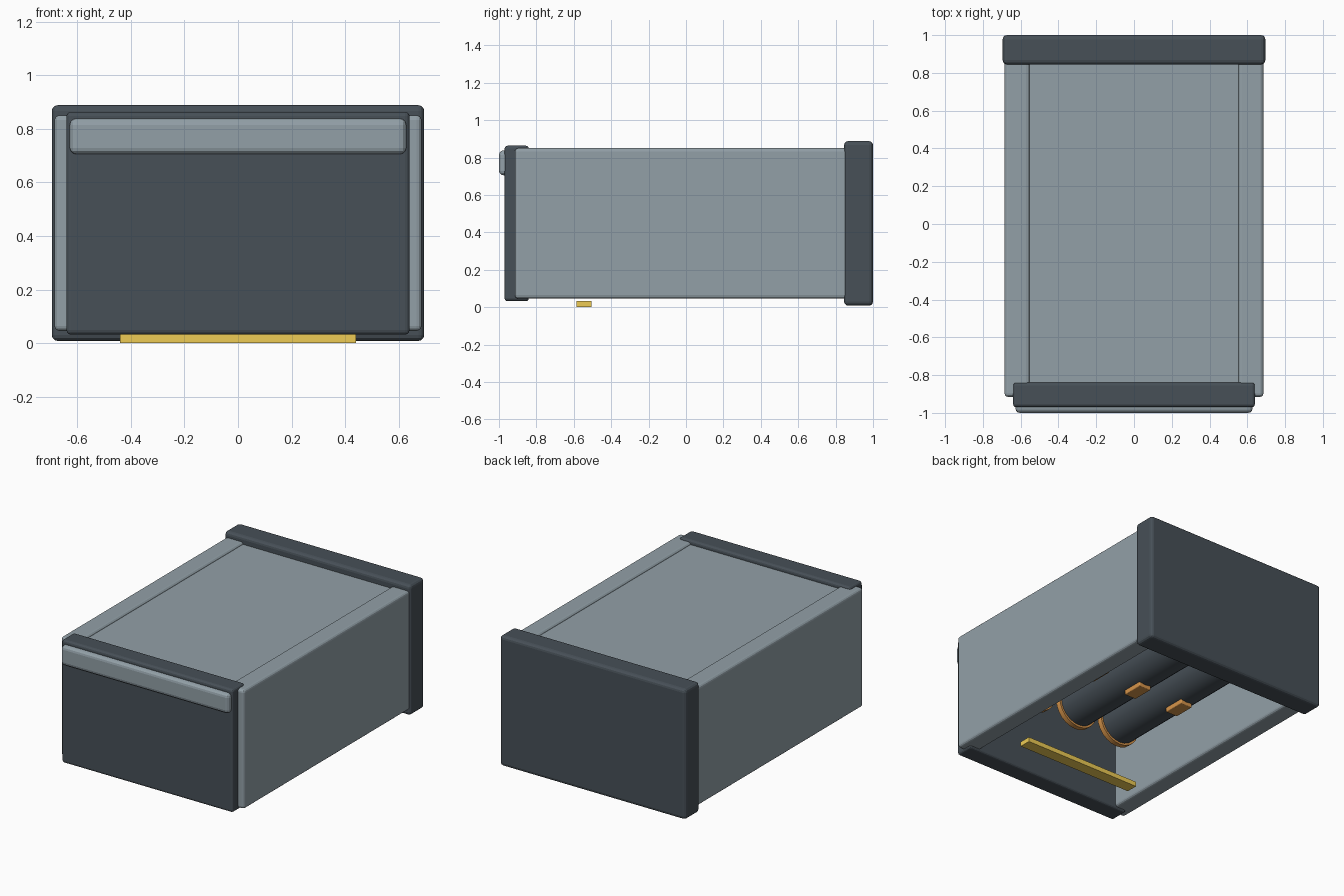
import bpy, bmesh, math
from mathutils import Matrix

if "Cube" in bpy.data.objects:
    bpy.data.objects.remove(bpy.data.objects["Cube"])


def material(name, rgb):
    m = bpy.data.materials.new(name)
    m.diffuse_color = (*rgb, 1)
    m.use_nodes = True
    m.node_tree.nodes["Principled BSDF"].inputs["Base Color"].default_value = m.diffuse_color
    return m


DARK = material("dark_slate", (0.063, 0.08, 0.096))
GREY = material("blue_grey", (0.29, 0.352, 0.39))
ORANGE = material("copper", (0.68, 0.30, 0.07))
YELLOW = material("brass_yellow", (0.85, 0.60, 0.09))


def finish(name, bm, mat, bevel=0.0):
    mesh = bpy.data.meshes.new(name)
    bm.to_mesh(mesh)
    bm.free()
    obj = bpy.data.objects.new(name, mesh)
    bpy.context.collection.objects.link(obj)
    mesh.materials.append(mat)
    if bevel:
        mod = obj.modifiers.new("edge_bevel", 'BEVEL')
        mod.width = bevel
        mod.segments = 3
    return obj


def box(name, x, y, z, mat, bevel=0.0):
    """Box from (min, max) ranges on each axis."""
    bm = bmesh.new()
    bmesh.ops.create_cube(bm, size=1)
    for v in bm.verts:
        for i, (lo, hi) in enumerate((x, y, z)):
            v.co[i] = lo if v.co[i] < 0 else hi
    return finish(name, bm, mat, bevel)


def tube(name, x, y, z, radius, mat):
    """Capped cylinder lying along y."""
    bm = bmesh.new()
    bmesh.ops.create_cone(
        bm, cap_ends=True, segments=24, radius1=radius, radius2=radius, depth=y[1] - y[0],
        matrix=Matrix.Translation((x, sum(y) / 2, z)) @ Matrix.Rotation(math.pi / 2, 4, 'X'))
    for f in bm.faces:
        f.smooth = len(f.verts) == 4
    for e in bm.edges:
        e.smooth = all(len(f.verts) == 4 for f in e.link_faces)
    return finish(name, bm, mat)


# Outer casing: open underneath, with thick side walls and a recessed top
for side, x in (("left", (-0.685, -0.553)), ("right", (0.553, 0.685))):
    box(side + "_wall", x, (-0.915, 0.87), (0.046, 0.85), GREY, 0.018)
box("top_panel", (-0.565, 0.565), (-0.86, 0.87), (0.78, 0.836), GREY)

# End panels and front handle strip
box("back_panel", (-0.695, 0.695), (0.845, 1.0), (0.008, 0.888), DARK, 0.022)
box("front_panel", (-0.64, 0.64), (-0.97, -0.84), (0.032, 0.863), DARK, 0.016)
box("handle_strip", (-0.628, 0.628), (-1.0, -0.94), (0.705, 0.838), GREY, 0.024)

# Three inner tubes with end collars and a small pad beneath each
for i in range(3):
    cx = (i - 1) * 0.34
    tube(f"inner_tube_{i}", cx, (-0.57, 0.62), 0.44, 0.138, DARK)
    tube(f"front_collar_{i}", cx, (-0.58, -0.545), 0.44, 0.152, ORANGE)
    tube(f"rear_collar_{i}", cx, (0.595, 0.63), 0.44, 0.152, ORANGE)
    box(f"tube_pad_{i}", (cx - 0.045, cx + 0.045), (-0.04, 0.11), (0.28, 0.315), ORANGE, 0.006)

# Bottom cross bar
box("bottom_bar", (-0.44, 0.44), (-0.585, -0.505), (0.0, 0.032), YELLOW)
